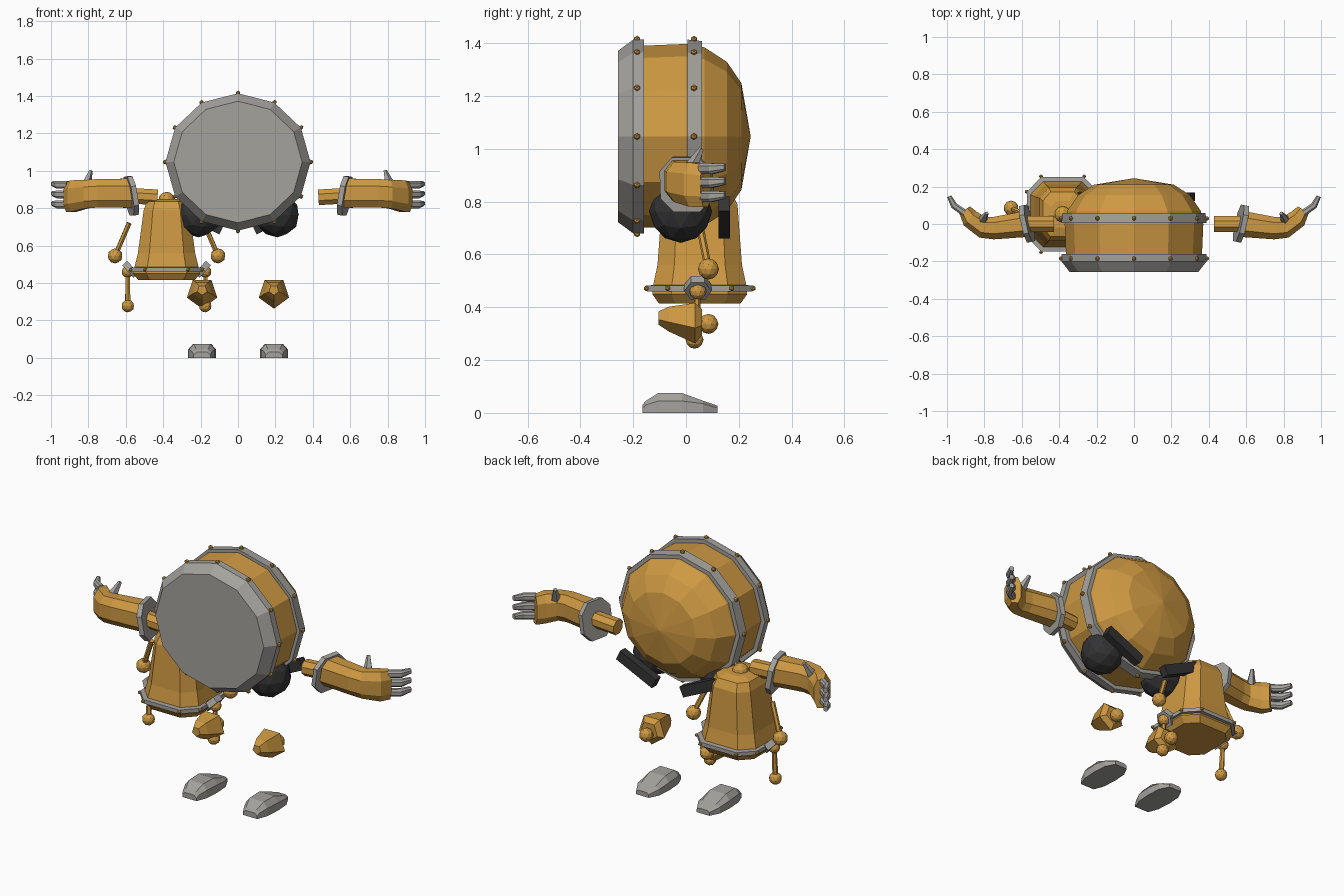
import bpy, bmesh, math
from mathutils import Vector

cube = bpy.data.objects.get("Cube")
if cube:
    bpy.data.objects.remove(cube, do_unlink=True)


def material(name, rgb):
    m = bpy.data.materials.new(name)
    m.use_nodes = True
    m.diffuse_color = (*rgb, 1)
    bsdf = next(n for n in m.node_tree.nodes if n.type == "BSDF_PRINCIPLED")
    bsdf.inputs["Base Color"].default_value = (*rgb, 1)
    bsdf.inputs["Roughness"].default_value = 0.7
    return m


BRASS = material("brass", (0.62, 0.32, 0.055))
STEEL = material("steel", (0.37, 0.36, 0.335))
DARK = material("dark iron", (0.033, 0.033, 0.035))


def finish(name, bm, mat):
    bmesh.ops.recalc_face_normals(bm, faces=bm.faces)
    mesh = bpy.data.meshes.new(name)
    bm.to_mesh(mesh)
    bm.free()
    mesh.materials.append(mat)
    ob = bpy.data.objects.new(name, mesh)
    bpy.context.collection.objects.link(ob)
    return ob


def loft(name, rings, mat):
    """Skin a list of equal-length point rings and cap both ends."""
    bm = bmesh.new()
    rows = [[bm.verts.new(p) for p in ring] for ring in rings]
    n = len(rows[0])
    for a, b in zip(rows, rows[1:]):
        for i in range(n):
            j = (i + 1) % n
            bm.faces.new((a[i], a[j], b[j], b[i]))
    bm.faces.new(rows[0])
    bm.faces.new(rows[-1])
    bmesh.ops.remove_doubles(bm, verts=bm.verts, dist=0.0005)
    return finish(name, bm, mat)


def regular(n, phase=0.0):
    return [(math.cos(phase + i * math.tau / n), math.sin(phase + i * math.tau / n)) for i in range(n)]


def chamfered(k):
    return [(1, -k), (1, k), (k, 1), (-k, 1), (-1, k), (-1, -k), (-k, -1), (k, -1)]


def ring(centre, axis, a, b, shape):
    """Place a unit outline, scaled by a and b, across an axis."""
    axis = Vector(axis).normalized()
    u = axis.cross(Vector((0, 0, 1)))
    u = u.normalized() if u.length > 0.05 else Vector((1, 0, 0))
    v = u.cross(axis)
    return [Vector(centre) + u * a * p + v * b * q for p, q in shape]


def balls(name, centres, radius, mat, detail=2):
    bm = bmesh.new()
    for c in centres:
        made = bmesh.ops.create_icosphere(bm, subdivisions=detail, radius=radius)
        bmesh.ops.translate(bm, verts=made["verts"], vec=Vector(c))
    return finish(name, bm, mat)


def rod(name, a, b, ra, rb, mat, n=6):
    axis = Vector(b) - Vector(a)
    shape = regular(n, math.pi / n)
    return loft(name, [ring(a, axis, ra, ra, shape), ring(b, axis, rb, rb, shape)], mat)


# Barrel-shaped body, lying along y
RX, RZ, CZ = 0.388, 0.367, 1.047
TWELVE = regular(12)


def hoop(y, f):
    return ring((0, y, CZ), (0, 1, 0), RX * f, RZ * f, TWELVE)


loft("body_barrel", [hoop(y, f) for y, f in (
    (-0.18, 0.935), (0, 0.955), (0.07, 0.92), (0.155, 0.77), (0.21, 0.55), (0.245, 0))], BRASS)
loft("front_plate", [hoop(y, f) for y, f in ((-0.257, 0.885), (-0.2, 1), (-0.16, 1), (-0.16, 0.9))], STEEL)
loft("rear_band", [hoop(y, f) for y, f in ((0.005, 0.92), (0.005, 1), (0.06, 0.985), (0.06, 0.9))], STEEL)
for label, y in (("front", -0.185), ("rear", 0.03)):
    balls(label + "_band_rivets", hoop(y, 1.005), 0.013, BRASS, 1)

# Dark joints and angled bars under the body
for side, s in (("left", 1), ("right", -1)):
    balls(side + "_hip_ball", [(s * 0.21, -0.02, 0.763)], 0.119, DARK)
    bm = bmesh.new()
    bmesh.ops.create_cube(bm, size=1)
    bar = finish(side + "_rear_bar", bm, DARK)
    bar.scale = (0.25, 0.045, 0.06)
    bar.location = (s * 0.2, 0.145, 0.74)
    bar.rotation_euler.y = -s * math.radians(25)

# Arms, mirrored in x
EIGHT = chamfered(0.5)
for side, s in (("left", 1), ("right", -1)):
    def m(x, y, z):
        return (s * x, y, z)

    rod(side + "_arm_stub", m(0.43, 0, 0.858), m(0.6, 0, 0.868), 0.045, 0.045, BRASS, 8)
    tilt = Vector(m(1, -0.22, -0.17)).normalized()
    cuff = Vector(m(0.572, 0.002, 0.866))
    loft(side + "_cuff", [ring(cuff + tilt * d, tilt, 0.1, 0.105, EIGHT) for d in (-0.014, 0.014)], STEEL)
    loft(side + "_forearm", [ring(m(*c), m(*d), a, b, EIGHT) for c, d, a, b in (
        ((0.575, 0, 0.88), (1, -0.2, 0), 0.07, 0.078),
        ((0.75, -0.022, 0.88), (1, 0, 0), 0.06, 0.076),
        ((0.81, -0.018, 0.875), (1, 0.3, 0), 0.057, 0.076),
        ((0.877, 0.03, 0.865), (1, 0.9, 0), 0.05, 0.084),
        ((0.905, 0.075, 0.86), (0.7, 1, 0), 0.034, 0.08))], BRASS)
    for i, z in enumerate((0.925, 0.873, 0.82)):
        loft(f"{side}_finger_{i + 1}", [ring(m(x, y, z + dz), m(*d), r, r * 1.15, EIGHT) for x, y, dz, d, r in (
            (0.908, 0.06, 0, (1, 0.7, 0), 0.018),
            (0.962, 0.098, 0, (0.8, 1, 0), 0.018),
            (0.988, 0.148, 0.005, (0.4, 1, 0), 0.012))], STEEL)
    rod(side + "_thumb", m(0.81, 0.02, 0.93), m(0.787, 0.058, 1.0), 0.027, 0.01, STEEL, 5)

# Hanging bell beside the body
BX, BY = -0.382, 0.052
BELL = chamfered(0.6)


def slab(z, a, b):
    return ring((BX, BY, z), (0, 0, 1), a, b, BELL)


loft("bell_body", [slab(*p) for p in (
    (0.415, 0.15, 0.155), (0.45, 0.18, 0.18), (0.49, 0.17, 0.175), (0.56, 0.153, 0.16),
    (0.79, 0.122, 0.143), (0.835, 0.105, 0.12), (0.85, 0.06, 0.07))], BRASS)
loft("bell_rim", [slab(*p) for p in (
    (0.46, 0.16, 0.16), (0.46, 0.19, 0.2), (0.482, 0.19, 0.2), (0.487, 0.15, 0.15))], STEEL)
balls("bell_rim_rivets", slab(0.472, 0.192, 0.202), 0.011, BRASS, 1)
balls("bell_knob", [(BX, BY, 0.843)], 0.045, BRASS)

# Rods, nuts and balls on both sides of the bell
for side, s in (("left", 1), ("right", -1)):
    upper, tip = (BX + s * 0.2, 0.05, 0.72), (BX + s * 0.275, 0.085, 0.545)
    rod(f"bell_{side}_upper_rod", upper, tip, 0.014, 0.014, BRASS)
    balls(f"bell_{side}_upper_ball", [tip], 0.04, BRASS)
    axis = Vector((s, 0, -0.9)).normalized()
    nut = Vector((BX + s * 0.195, 0.045, 0.472))
    loft(f"bell_{side}_nut", [ring(nut + axis * d, axis, 0.052, 0.052, regular(6)) for d in (-0.02, 0.016)], STEEL)
    low = (BX + s * 0.207, 0.032, 0.277)
    top = nut + axis * 0.018
    balls(f"bell_{side}_nut_ball", [top], 0.032, BRASS)
    rod(f"bell_{side}_lower_rod", top, low, 0.012, 0.016, BRASS)
    balls(f"bell_{side}_lower_ball", [low], 0.034, BRASS)

# Knees and feet
FIVE = regular(5, -math.pi / 2)
for side, s in (("left", 1), ("right", -1)):
    x = s * 0.192
    loft(side + "_knee", [ring((x, y, z), (0, 1, 0), r, r, FIVE) for y, z, r in (
        (-0.105, 0.362, 0.027), (-0.065, 0.36, 0.052), (0.035, 0.348, 0.085), (0.06, 0.348, 0.055))], BRASS)
    balls(side + "_knee_ball", [(x, 0.085, 0.337)], 0.038, BRASS)
    sections = []
    for y, w, low, high in ((-0.165, 0.045, 0.015, 0.03), (-0.153, 0.05, 0.03, 0.045), (-0.105, 0.068, 0.045, 0.075),
                            (-0.015, 0.074, 0.045, 0.075), (0.065, 0.068, 0.035, 0.046), (0.12, 0.04, 0.018, 0.027)):
        t = w * 0.65
        sections.append([(x + dx, y, z) for dx, z in ((-w, 0), (-w, low), (-t, high), (t, high), (w, low), (w, 0))])
    loft(side + "_foot", sections, STEEL)
